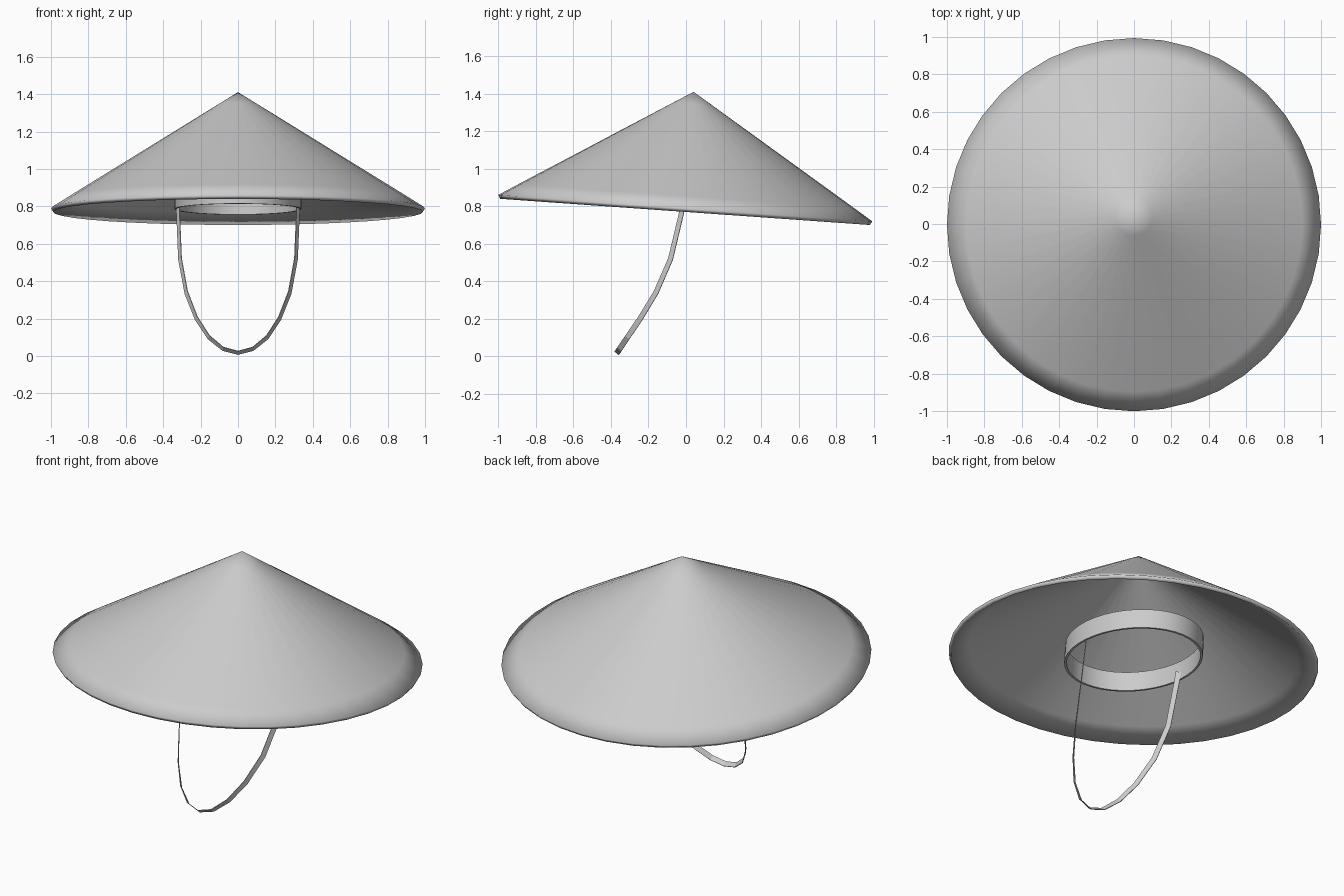
import bpy, bmesh, math
from mathutils import Vector, Matrix

if "Cube" in bpy.data.objects:
    bpy.data.objects.remove(bpy.data.objects["Cube"])

SIDES = 40
TILT = Matrix.Translation((0, -0.005, 0.77)) @ Matrix.Rotation(-math.radians(4.05), 4, 'X')

grey = bpy.data.materials.new("light_grey")
grey.diffuse_color = (0.6, 0.6, 0.6, 1)
grey.use_nodes = True
grey.node_tree.nodes["Principled BSDF"].inputs["Base Color"].default_value = grey.diffuse_color


def finish(name, bm, matrix=None, smooth_angle=None):
    bmesh.ops.remove_doubles(bm, verts=bm.verts, dist=1e-5)
    bmesh.ops.recalc_face_normals(bm, faces=bm.faces)
    if matrix:
        bm.transform(matrix)
    mesh = bpy.data.meshes.new(name)
    bm.to_mesh(mesh)
    bm.free()
    mesh.materials.append(grey)
    obj = bpy.data.objects.new(name, mesh)
    bpy.context.collection.objects.link(obj)
    bpy.ops.object.select_all(action='DESELECT')
    bpy.context.view_layer.objects.active = obj
    obj.select_set(True)
    if smooth_angle is None:
        bpy.ops.object.shade_smooth()
    else:
        bpy.ops.object.shade_smooth_by_angle(angle=math.radians(smooth_angle))
    return obj


def lathe(profile, sx=1.0, sy=1.0, closed=True):
    """Spin (radius, height) points around z, optionally stretched to an oval."""
    bm = bmesh.new()
    rings = [[bm.verts.new((r * sx * math.cos(math.tau * i / SIDES),
                            r * sy * math.sin(math.tau * i / SIDES), z))
              for i in range(SIDES)] if r > 0 else [bm.verts.new((0, 0, z))] * SIDES
             for r, z in profile]
    pairs = list(zip(rings, rings[1:]))
    if closed:
        pairs.append((rings[-1], rings[0]))
    for a, b in pairs:
        for i in range(SIDES):
            j = (i + 1) % SIDES
            bm.faces.new(list(dict.fromkeys((a[i], a[j], b[j], b[i]))))
    return bm


# Conical shell with a thin rim, softly shaded over its edge
outer = [(0, 0.642), (0.1, 0.58), (0.9, 0.083), (1.0, 0.02)]
inner = [(0.988, 0.0), (0.89, 0.062), (0.1, 0.553), (0, 0.615)]
finish("hat_cone", lathe(outer + inner, closed=False), TILT)

# Oval head band floating inside the cone
band = [(1.0, 0.015), (1.0, 0.125), (0.965, 0.125), (0.965, 0.015)]
finish("head_band", lathe(band, 0.34, 0.42), TILT, 30)

# Flat chin strap: half path mirrored, swept with a thin rectangular section
half = [Vector(p) for p in ((0.322, -0.01, 0.83), (0.32, -0.025, 0.76), (0.31, -0.082, 0.52),
                            (0.277, -0.16, 0.34), (0.222, -0.245, 0.20),
                            (0.156, -0.313, 0.10), (0.08, -0.355, 0.038))]
path = half + [Vector((0, -0.369, 0.017))] + [Vector((-p.x, p.y, p.z)) for p in reversed(half)]
bm = bmesh.new()
sections = []
for i, p in enumerate(path):
    tangent = (path[min(i + 1, len(path) - 1)] - path[max(i - 1, 0)]).normalized()
    wide = Vector((-0.57 * p.x / 0.32, -0.75, 0.6))
    wide = (wide - tangent * wide.dot(tangent)).normalized()
    thin = tangent.cross(wide) * 0.002
    wide *= 0.015
    sections.append([bm.verts.new(p + a * wide + b * thin)
                     for a, b in ((1, 1), (-1, 1), (-1, -1), (1, -1))])
for a, b in zip(sections, sections[1:]):
    for i in range(4):
        j = (i + 1) % 4
        bm.faces.new((a[i], a[j], b[j], b[i]))
bm.faces.new(sections[0])
bm.faces.new(sections[-1])
finish("chin_strap", bm, None, 10)
